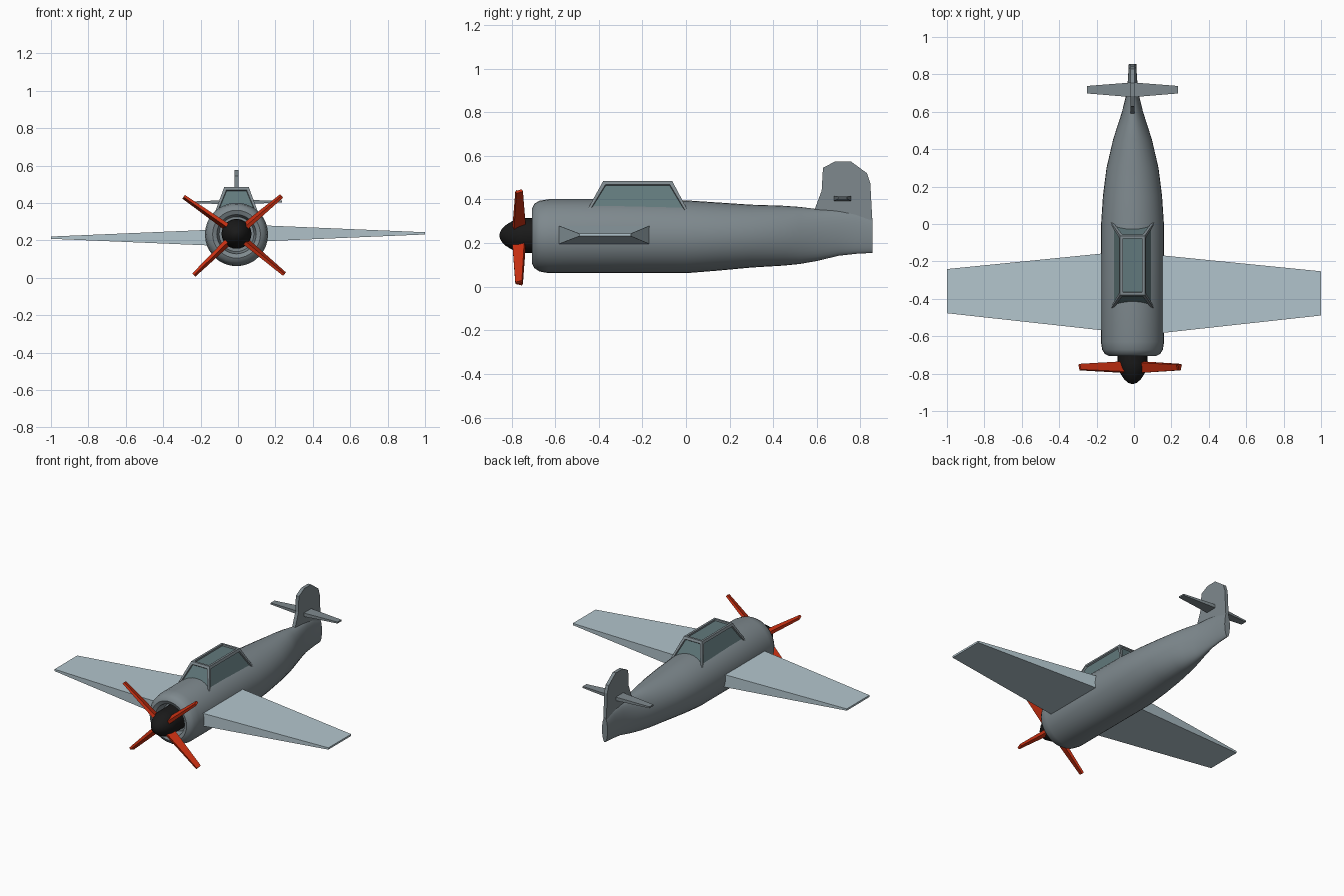
import bpy, bmesh, math
from mathutils import Vector, Matrix

if "Cube" in bpy.data.objects:
    bpy.data.objects.remove(bpy.data.objects["Cube"])

CX, CZ = -0.008, 0.233   # fuselage axis


def material(name, rgb):
    m = bpy.data.materials.new(name)
    m.diffuse_color = (*rgb, 1)
    m.use_nodes = True
    m.node_tree.nodes["Principled BSDF"].inputs["Base Color"].default_value = m.diffuse_color
    return m


BODY = material("body_grey", (0.21, 0.25, 0.27))
WING = material("wing_blue", (0.45, 0.56, 0.61))
GLASS = material("glass", (0.12, 0.19, 0.20))
RED = material("propeller_red", (0.60, 0.03, 0.006))
BLACK = material("spinner_black", (0.01, 0.01, 0.01))


def loft(name, rings, mat, smooth=None):
    """Skin a list of equal-length rings and cap both ends."""
    bm = bmesh.new()
    vs = [[bm.verts.new(p) for p in r] for r in rings]
    n = len(rings[0])
    for a, b in zip(vs, vs[1:]):
        for i in range(n):
            j = (i + 1) % n
            bm.faces.new((a[i], a[j], b[j], b[i]))
    bm.faces.new(vs[0])
    bm.faces.new(vs[-1])
    bmesh.ops.recalc_face_normals(bm, faces=bm.faces)
    me = bpy.data.meshes.new(name)
    bm.to_mesh(me)
    bm.free()
    me.materials.append(mat)
    ob = bpy.data.objects.new(name, me)
    bpy.context.collection.objects.link(ob)
    if smooth:
        bpy.ops.object.select_all(action='DESELECT')
        ob.select_set(True)
        bpy.context.view_layer.objects.active = ob
        bpy.ops.object.shade_smooth_by_angle(angle=math.radians(smooth))
    return ob


def ellipse(y, zc, rx, rz, n=32):
    return [(CX + rx * math.cos(t), y, zc + rz * math.sin(t))
            for t in (2 * math.pi * i / n for i in range(n))]


# Fuselage: recessed cowl mouth, round barrel, narrow upright tail (y, bottom, top, half width)
sections = [
    (-0.63, 0.14, 0.326, 0.093), (-0.695, 0.128, 0.338, 0.105),
    (-0.705, 0.105, 0.361, 0.128), (-0.695, 0.085, 0.381, 0.148),
    (-0.672, 0.07, 0.394, 0.162), (-0.63, 0.062, 0.401, 0.169),
    (-0.30, 0.062, 0.401, 0.169), (0.0, 0.062, 0.396, 0.168),
    (0.15, 0.074, 0.386, 0.158), (0.30, 0.088, 0.376, 0.139),
    (0.45, 0.097, 0.371, 0.104), (0.52, 0.104, 0.366, 0.082),
    (0.60, 0.118, 0.356, 0.056), (0.70, 0.142, 0.352, 0.032),
    (0.78, 0.151, 0.34, 0.024), (0.855, 0.155, 0.315, 0.02)]
loft("fuselage", [ellipse(y, (b + t) / 2, w, (t - b) / 2) for y, b, t, w in sections], BODY, 35)

# Spinner
spin = [(-0.60, 0.08), (-0.74, 0.08), (-0.77, 0.076), (-0.80, 0.064),
        (-0.83, 0.045), (-0.848, 0.025), (-0.855, 0.006)]
loft("spinner", [ellipse(y, CZ + 0.002, r, r, 24) for y, r in spin], BLACK, 40)


# Box section in the y-z plane, used for wings and tailplane
def box_ring(x, y0, y1, zc, h):
    return [(x, y0, zc - h), (x, y1, zc - h), (x, y1, zc + h), (x, y0, zc + h)]


# Wings, very slightly rolled and yawed
for side, s in (("right", 1), ("left", -1)):
    dy, dz = -0.006 * s, 0.0115 * s
    loft(f"{side}_wing", [
        box_ring(s * 0.10, -0.582 + dy, -0.157 + dy, 0.226 + dz, 0.044),
        box_ring(s * 1.0, -0.483 + dy, -0.247 + dy, 0.226 + dz, 0.006)], WING)
    # Tailplane
    loft(f"{side}_tailplane", [
        box_ring(CX, 0.678, 0.757, 0.405, 0.012),
        box_ring(CX + s * 0.243, 0.698, 0.738, 0.405 + 0.002 * s, 0.005)], BODY)

# Tail fin
fin = [(0.59, 0.30), (0.59, 0.355), (0.622, 0.44), (0.628, 0.545), (0.685, 0.575),
       (0.755, 0.575), (0.83, 0.52), (0.845, 0.475), (0.854, 0.31), (0.84, 0.25)]
loft("tail_fin", [[(CX + dx, y, z) for y, z in fin] for dx in (-0.011, 0.011)], BODY)


# Canopy: tapered box with glass panes sunk into its frame
def rect(hx, y0, y1, z):
    return [(CX - hx, y0, z), (CX + hx, y0, z), (CX + hx, y1, z), (CX - hx, y1, z)]


canopy = loft("canopy", [rect(0.121, -0.462, 0.016, 0.335), rect(0.066, -0.38, -0.063, 0.484)], BODY)
canopy.data.materials.append(GLASS)
bm = bmesh.new()
bm.from_mesh(canopy.data)
panes = [f for f in bm.faces if f.normal.z > -0.5]
bmesh.ops.inset_individual(bm, faces=panes, thickness=0.02, depth=0)
bmesh.ops.inset_individual(bm, faces=panes, thickness=0.002, depth=-0.01)
for f in panes:
    f.material_index = 1
bm.to_mesh(canopy.data)
bm.free()

# Propeller blades: tapered, pitched slabs
for i, (deg, length) in enumerate([(40, 0.315), (145, 0.345), (224, 0.318), (-40, 0.335)]):
    place = (Matrix.Translation((CX, -0.765, CZ + 0.002))
             @ Matrix.Rotation(-math.radians(deg), 4, 'Y') @ Matrix.Rotation(math.radians(20), 4, 'X'))
    rings = [[place @ Vector((r, y * c, z * h)) for y, z in ((-1, -1), (1, -1), (1, 1), (-1, 1))]
             for r, c, h in ((0.04, 0.03, 0.011), (length, 0.016, 0.007))]
    loft(f"propeller_blade_{i + 1}", rings, RED)
